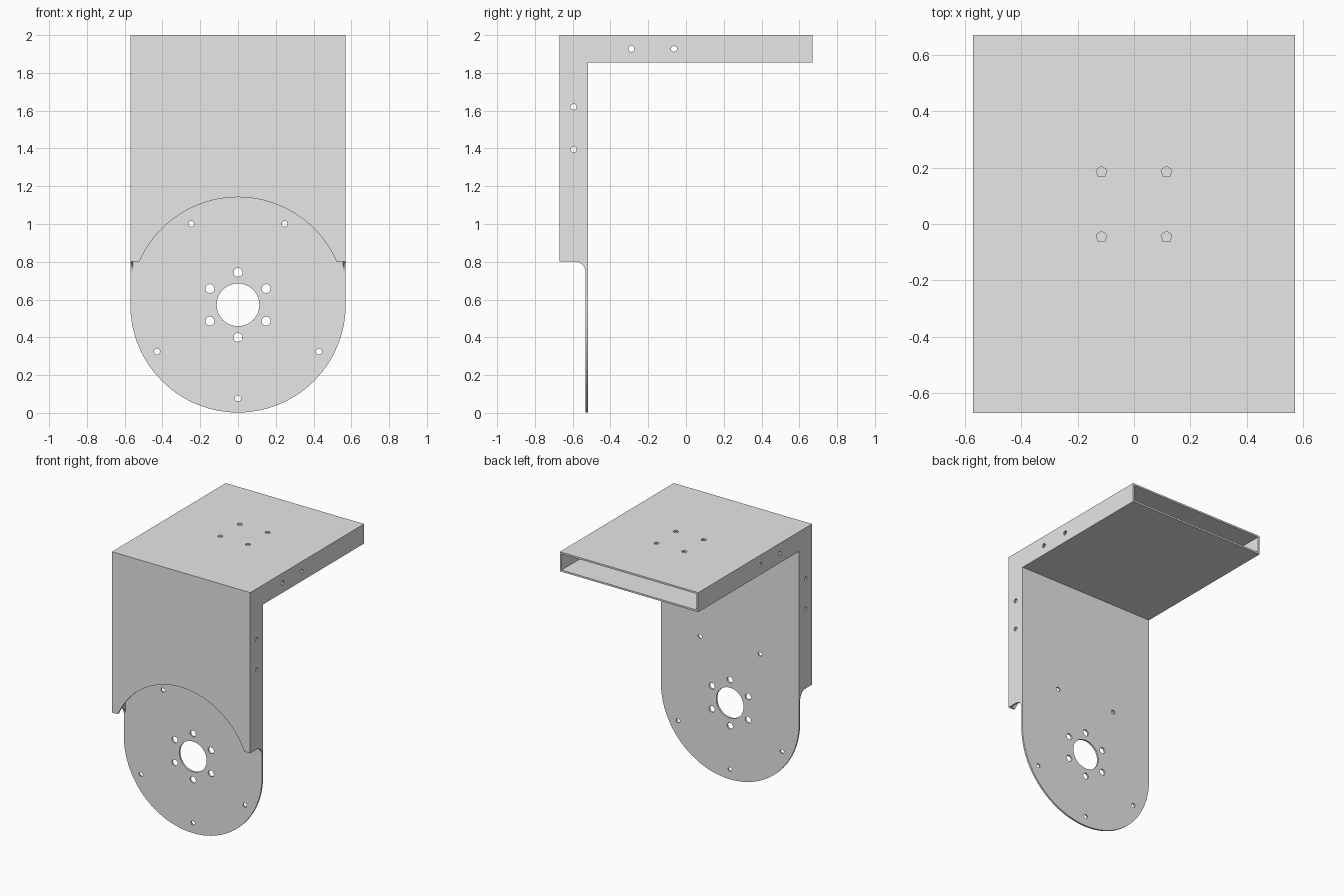
import bpy, bmesh
from math import sin, cos, pi, radians, asin

cube = bpy.data.objects.get("Cube")
if cube:
    bpy.data.objects.remove(cube, do_unlink=True)

# Main dimensions
W = 0.57                      # half width
D = 0.67                      # half depth
T = 0.013                     # sheet thickness
BACK = -0.518                 # rear face of the upright
UNDER = 1.854                 # underside of the shelf
LIP = 0.802                   # lower end of the upright channel
R = 0.57                      # round end radius
HUB = 0.572                   # hub centre height

grey = bpy.data.materials.new("light grey metal")
grey.use_nodes = True
grey.diffuse_color = (0.8, 0.8, 0.8, 1)
grey.node_tree.nodes["Principled BSDF"].inputs["Base Color"].default_value = (0.8, 0.8, 0.8, 1)


def arc(cx, cy, r, start, end, steps):
    """Points along an arc, angles in degrees."""
    angles = [radians(start + (end - start) * i / steps) for i in range(steps + 1)]
    return [(cx + r * cos(a), cy + r * sin(a)) for a in angles]


def hole(cx, cy, r, sides=10):
    return arc(cx, cy, r, 90, 450, sides)[:-1]


def panel(name, outline, holes, location, rotation):
    """Sheet cut from an outline with holes, centred on its thickness."""
    curve = bpy.data.curves.new(name, "CURVE")
    curve.dimensions = "2D"
    curve.fill_mode = "BOTH"
    curve.extrude = T / 2
    for loop in [outline] + holes:
        spline = curve.splines.new("POLY")
        spline.points.add(len(loop) - 1)
        for point, (u, v) in zip(spline.points, loop):
            point.co = (u, v, 0, 1)
        spline.use_cyclic_u = True
    source = bpy.data.objects.new(name + " outline", curve)
    bpy.context.collection.objects.link(source)
    bpy.context.view_layer.update()
    graph = bpy.context.evaluated_depsgraph_get()
    mesh = bpy.data.meshes.new_from_object(source.evaluated_get(graph))
    bpy.data.objects.remove(source, do_unlink=True)

    bm = bmesh.new()
    bm.from_mesh(mesh)
    bmesh.ops.remove_doubles(bm, verts=bm.verts, dist=0.0001)
    bmesh.ops.recalc_face_normals(bm, faces=bm.faces)
    bm.to_mesh(mesh)
    bm.free()
    mesh.materials.clear()
    mesh.materials.append(grey)
    obj = bpy.data.objects.new(name, mesh)
    obj.location = location
    obj.rotation_euler = [radians(a) for a in rotation]
    bpy.context.collection.objects.link(obj)
    bpy.ops.object.select_all(action="DESELECT")
    obj.select_set(True)
    bpy.context.view_layer.objects.active = obj
    bpy.ops.object.shade_smooth_by_angle(angle=radians(30))
    return obj


UPRIGHT = (90, 0, 0)
SIDEWAYS = (90, 0, 90)

# Round-ended mounting plate with hub bore and bolt circles
plate = [(W, UNDER), (-W, UNDER)] + arc(0, HUB, R, 180, 360, 48)
plate_holes = [hole(0, HUB, 0.113, 40)]
for k in range(6):
    a = pi / 2 + k * pi / 3
    plate_holes.append(hole(0.172 * cos(a), HUB + 0.172 * sin(a), 0.024, 12))
for degrees in (60, 120, 210, 270, 330):
    a = radians(degrees)
    plate_holes.append(hole(0.495 * cos(a), HUB + 0.495 * sin(a), 0.016))
panel("mounting_plate", plate, plate_holes, (0, BACK - T / 2, 0), UPRIGHT)

# Front cover with an arched cut-out above the hub
lift = asin((LIP - HUB) / R) * 180 / pi
cover = [(W, LIP), (W, 2 - T), (-W, 2 - T), (-W, LIP)]
cover += arc(0, HUB, R, 180 - lift, lift, 36)
panel("front_cover", cover, [], (0, -D + T / 2, 0), UPRIGHT)

# Shelf top with four bolt holes, and shelf bottom
top = [(-W, -D), (W, -D), (W, D), (-W, D)]
top_holes = [hole(x, y, 0.02, 5) for x in (-0.115, 0.115) for y in (-0.045, 0.185)]
panel("shelf_top", top, top_holes, (0, 0, 2 - T / 2), (0, 0, 0))
bottom = [(-W, BACK - T), (W, BACK - T), (W, D), (-W, D)]
panel("shelf_bottom", bottom, [], (0, 0, UNDER + T / 2), (0, 0, 0))

# L-shaped side walls with a filleted lower corner
F = 0.06
inner = BACK - T
side = [(D, UNDER + T), (D, 2 - T), (-D + T, 2 - T), (-D + T, LIP)]
side += arc(inner - F, LIP - F, F, 90, 0, 10)
side += [(inner, UNDER + T)]
side_holes = [hole(y, z, 0.016) for y, z in
              ((-0.595, 1.62), (-0.595, 1.395), (-0.29, 1.927), (-0.063, 1.927))]
for name, sign in (("left_wall", 1), ("right_wall", -1)):
    panel(name, side, side_holes, (sign * (W - T / 2), 0, 0), SIDEWAYS)
